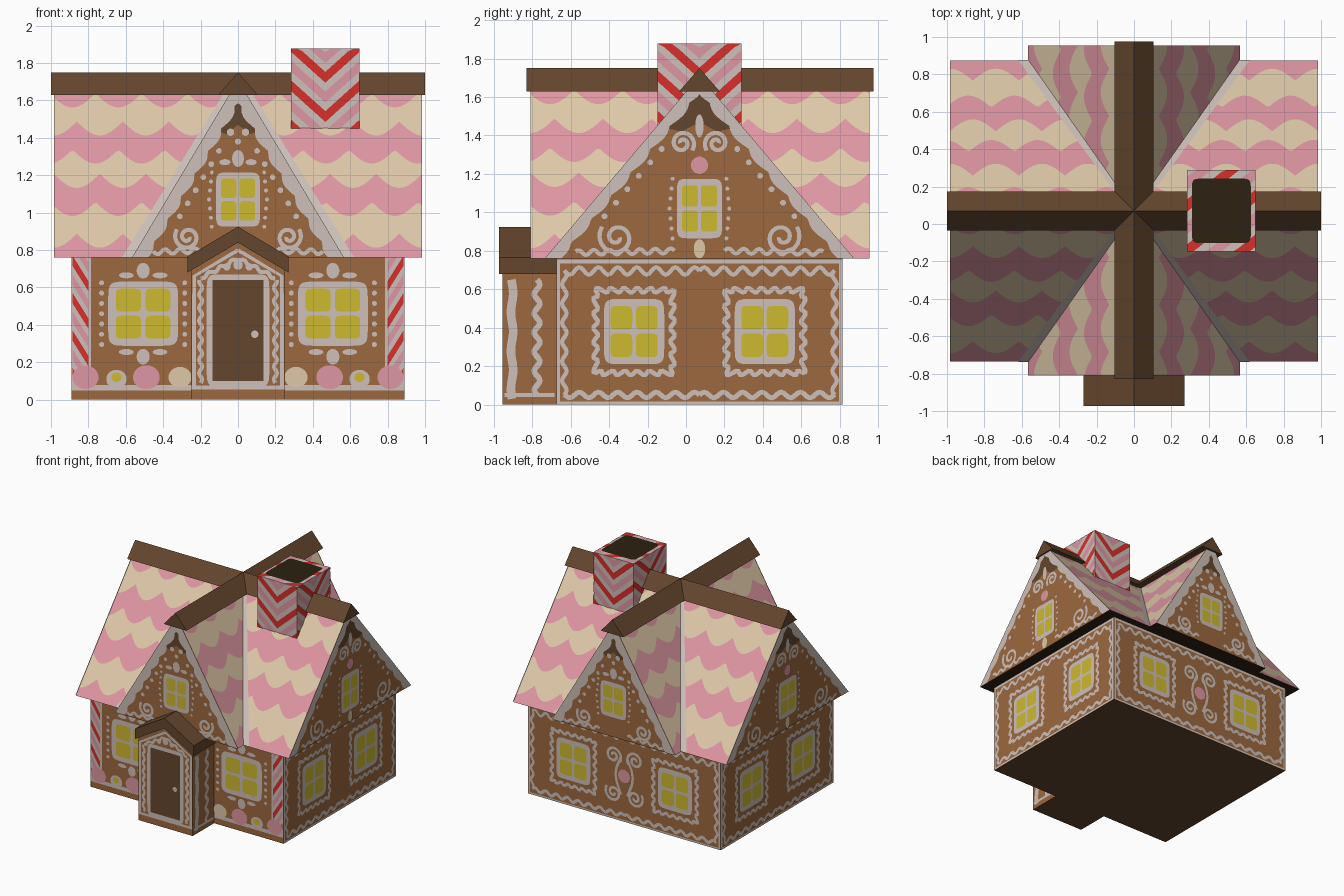
import bpy, bmesh
from math import sin, cos, pi, copysign
from mathutils import Vector

if "Cube" in bpy.data.objects:
    bpy.data.objects.remove(bpy.data.objects["Cube"])

COLOURS = {"gingerbread": (156, 104, 62), "icing": (206, 192, 186), "pink_icing": (222, 150, 163),
           "cream_icing": (222, 201, 168), "yellow_glass": (206, 186, 48), "chocolate": (100, 70, 46),
           "candy_red": (216, 46, 42), "dark_cocoa": (45, 33, 18)}
G, W, P, C, Y, B, R, D = COLOURS
MATS = {}
for key, rgb in COLOURS.items():
    MATS[key] = bpy.data.materials.new(key)
    MATS[key].diffuse_color = [((v / 255 + 0.055) / 1.055) ** 2.4 for v in rgb] + [1]

ZB, ZA, CY = 0.76, 1.71, 0.07     # eave height, roof apex, centre line of the house in y


def build(name, faces, solid=True):
    """Make an object from (material, points) faces."""
    me = bpy.data.meshes.new(name)
    used = sorted({m for m, _ in faces})
    for m in used:
        me.materials.append(MATS[m])
    bm = bmesh.new()
    for m, pts in faces:
        f = bm.faces.new([bm.verts.new(p) for p in pts])
        f.material_index = used.index(m)
    if solid:
        bmesh.ops.remove_doubles(bm, verts=bm.verts, dist=1e-5)
        bmesh.ops.recalc_face_normals(bm, faces=bm.faces)
    bm.to_mesh(me)
    bm.free()
    bpy.context.collection.objects.link(bpy.data.objects.new(name, me))


def prism(name, pts, axis, a, b, mat, under=None):
    """Extrude a profile (across, z) along the x or y axis."""
    at = (lambda t, p: (t, p[0], p[1])) if axis == "x" else (lambda t, p: (p[0], t, p[1]))
    faces = [(mat, [at(t, p) for p in pts]) for t in (a, b)]
    for p, q in zip(pts, pts[1:] + pts[:1]):
        flat_low = under and p[1] == q[1] == min(v[1] for v in pts)
        faces.append((under if flat_low else mat, [at(a, p), at(a, q), at(b, q), at(b, p)]))
    build(name, faces)


def roof(name, axis, a, b, c, hw, scallops):
    """Gable roof whose slopes are cut into scalloped pink and cream rows."""
    rows, n = [ZA, 1.60, 1.45, 1.30, 1.17, 1.02, 0.85, ZB], 112
    ts = [a + (b - a) * i / n for i in range(n + 1)]

    def pt(side, k, t):
        z = rows[k]
        if 0 < k < 7:
            z += 0.075 * (0.5 - abs(sin(pi * scallops * (t - a) / (b - a) + k // 2 * pi / 2 + k % 2 * 0.3)))
        s = c + side * hw * (ZA - z) / (ZA - ZB)
        return (t, s, z) if axis == "x" else (s, t, z)

    faces = []
    for side in (-1, 1):
        for k in range(7):
            for t, u in zip(ts, ts[1:]):
                faces.append((C if k % 2 else P, [pt(side, k, t), pt(side, k, u), pt(side, k + 1, u), pt(side, k + 1, t)]))
    for t in (a, b):
        faces.append((G, [pt(-1, k, t) for k in range(8)] + [pt(1, k, t) for k in range(7, 0, -1)]))
    faces.append((D, [pt(-1, 7, t) for t in ts] + [pt(1, 7, t) for t in reversed(ts)]))
    build(name, faces)


# ---- flat icing shapes: lists of (material, layer, outline) in wall coordinates ----
def disc(u, v, ru, rv=None, mat=W, layer=1, power=2, n=20):
    rv = rv or ru
    e = 2 / power
    f = lambda x: copysign(abs(x) ** e, x)
    return [(mat, layer, [(u + ru * f(cos(2 * pi * (i + .5) / n)), v + rv * f(sin(2 * pi * (i + .5) / n))) for i in range(n)])]


def rect(u0, u1, v0, v1, mat=W, layer=1):
    return [(mat, layer, [(u0, v0), (u1, v0), (u1, v1), (u0, v1)])]


def ribbon(pts, w=0.022, closed=False, mat=W, layer=1):
    n, L, Rr = len(pts), [], []
    for i in range(n):
        p = pts[i - 1] if closed or i else pts[0]
        q = pts[(i + 1) % n] if closed or i < n - 1 else pts[-1]
        d = (Vector(q) - Vector(p)).normalized() * w / 2
        L.append((pts[i][0] - d.y, pts[i][1] + d.x))
        Rr.append((pts[i][0] + d.y, pts[i][1] - d.x))
    return [(mat, layer, [L[i], L[(i + 1) % n], Rr[(i + 1) % n], Rr[i]]) for i in range(n if closed else n - 1)]


def wave(p, q, amp=0.013, period=0.08, w=0.022):
    p, q = Vector(p), Vector(q)
    d = q - p
    nrm = Vector((-d.y, d.x)).normalized() * amp
    n = max(4, int(d.length / period * 8))
    return ribbon([tuple(p + d * i / n + nrm * sin(2 * pi * d.length * i / n / period)) for i in range(n + 1)], w)


def spiral(u, v, r, start=0, turns=1.6, w=0.022):
    n = 30
    return ribbon([(u + r * (.15 + .85 * i / n) * cos(start + 2 * pi * turns * i / n),
                    v + r * (.15 + .85 * i / n) * sin(start + 2 * pi * turns * i / n)) for i in range(n + 1)], w)


def mirror(shapes):
    return shapes + [(m, l, [(-u, v) for u, v in pts]) for m, l, pts in shapes]


def window(u, v, hw, hh):
    out = disc(u, v, hw, hh, power=8, n=40)
    for i in (-1, 1):
        for j in (-1, 1):
            out += disc(u + i * hw * .42, v + j * hh * .42, hw * .36, hh * .36, Y, 2, 6, 24)
    return out


def ring(u, v, hw, hh, waves=24, amp=0.012):
    n, pts = waves * 6, []
    for i in range(n):                       # walk round the rectangle evenly
        s, k = (i / n * 4) % 1, int(i / n * 4)
        x, y = [(1, 2 * s - 1), (1 - 2 * s, 1), (-1, 1 - 2 * s), (2 * s - 1, -1)][k]
        g = amp * sin(2 * pi * waves * i / n)
        pts.append((u + x * (hw + g), v + y * (hh + g)))
    return ribbon(pts, 0.024, True)


def stripes(u0, u1, v0, v1, off, period=0.13, layer=2):
    """Slanted red and pink bands clipped to a rectangle."""
    out, n = [], 12
    for k in range(-8, 16):
        for i in range(n):
            a, b = u0 + (u1 - u0) * i / n, u0 + (u1 - u0) * (i + 1) / n
            clip = lambda v: min(max(v, v0), v1)
            lo = [clip(v0 + k * period + off(x)) for x in (a, b)]
            hi = [clip(v0 + (k + .55) * period + off(x)) for x in (a, b)]
            if hi[0] - lo[0] + hi[1] - lo[1] > 0.004:
                out.append((R if k % 2 else P, layer, [(a, lo[0]), (b, lo[1]), (b, hi[1]), (a, hi[0])]))
    return out


def panel(name, shapes, origin, u, v=(0, 0, 1)):
    """Lay flat shapes just above a wall."""
    o, u, v = Vector(origin), Vector(u), Vector(v)
    nrm, faces = u.cross(v).normalized(), []
    for mat, layer, pts in shapes:
        area = sum(p[0] * q[1] - q[0] * p[1] for p, q in zip(pts, pts[1:] + pts[:1]))
        pts = pts if area > 0 else pts[::-1]
        faces.append((mat, [o + u * p[0] + v * p[1] + nrm * (0.002 + 0.002 * layer) for p in pts]))
    build(name, faces, False)


def gable_icing(hw, wz, wh, swirl_u, swirl_r, pink):
    half, n = [], 60
    edge = lambda z: hw * (ZA - z) / (ZA - ZB)
    for i in range(n):                       # dripping border along the slope
        z = [ZB + (1.66 - ZB) * j / n for j in (i, i + 1)]
        inn = [max(0, edge(q) - 0.065 - 0.025 * abs(sin(q * 26))) for q in z]
        half.append((W, 1, [(edge(z[0]), z[0]), (edge(z[1]), z[1]), (inn[1], z[1]), (inn[0], z[0])]))
    half += [(B, 0, [(0, 1.66), (0, 1.47), (edge(1.44) * .4, 1.42), (edge(1.45), 1.45), (edge(1.66), 1.66)])]
    half += spiral(swirl_u, 0.87, swirl_r, pi) + wave((0.13, 0.80), (hw * .8, 0.79))
    for k in range(7):                       # dots beside the window
        half += disc(0.155 - abs(k - 3) * 0.005, wz - wh + k * wh / 3, 0.011, n=8)
    for k in range(6):
        z = 0.98 + k * 0.07
        half += disc(edge(z) - 0.125, z, 0.016, n=8)
    if pink:
        half += spiral(0.09, 1.36, 0.065, 0) + disc(0, 1.245, 0.045, mat=P, layer=2) + disc(0, 0.81, 0.03, 0.05, C, 2)
        half += disc(0, 1.45, 0.022, 0.06)
    else:
        half += disc(0, 1.29, 0.032, 0.045) + disc(0.07, 1.27, 0.03, 0.016) + disc(0, 1.38, 0.016) + disc(0.04, 1.43, 0.02)
    return mirror(half) + window(0, wz, 0.118, wh)


# ---- house body and roofs ----
prism("house_body", [(-0.89, 0), (0.89, 0), (0.89, ZB), (-0.89, ZB)], "y", -0.673, 0.813, G, B)
roof("main_roof", "x", -0.985, 0.985, CY, 0.805, 8)
roof("cross_roof", "y", -0.81, 0.955, 0, 0.567, 7)
for name, axis, a, b, c in (("long_ridge_cap", "x", -1, 1, CY), ("cross_ridge_cap", "y", -0.83, 0.975, 0)):
    prism(name, [(c - 0.105, 1.63), (c + 0.105, 1.63), (c, 1.75)], axis, a, b, B)
for s, name in ((1, "front"), (-1, "back")):
    panel(name + "_valley_icing", [(W, 1, [(-0.62, 0), (0.62, 0), (0.03, 1), (-0.03, 1)])],
          (0, CY - s * 0.805, ZB), (s, 0, 0), (0, s * 0.805, ZA - ZB))

# ---- porch ----
prism("porch_body", [(-0.25, 0), (0.25, 0), (0.25, 0.70), (0, 0.86), (-0.25, 0.70)], "y", -0.955, -0.6, G, B)
prism("porch_roof", [(-0.27, 0.68), (-0.27, 0.765), (0, 0.925), (0.27, 0.765), (0.27, 0.68), (0, 0.84)],
      "y", -0.972, -0.65, B)
door = ribbon([(0.235, 0.06), (0.235, 0.66), (0, 0.80)], 0.02) + wave((0.2, 0.09), (0.2, 0.64), 0.008, 0.07)
door += wave((0.2, 0.65), (0, 0.755), 0.008, 0.07) + disc(0.06, 0.71, 0.02) + disc(0, 0.72, 0.025)
door = mirror(door) + disc(0, 0.37, 0.168, 0.30, power=12, n=40) + rect(-0.135, 0.135, 0.10, 0.64, B, 2)
door += disc(0.09, 0.35, 0.02, layer=3) + rect(-0.25, 0.25, 0.055, 0.075)
panel("front_door_and_icing", door, (0, -0.955, 0), (1, 0, 0))
for s, name in ((1, "right"), (-1, "left")):
    panel("porch_" + name + "_icing", wave((-0.09 * s, 0.03), (-0.09 * s, 0.65), 0.006, 0.2, 0.045)
          + wave((0.04 * s, 0.05), (0.04 * s, 0.65), 0.015, 0.1, 0.03) + rect(-0.13, 0.13, 0.04, 0.06),
          (s * 0.25, -0.815, 0), (0, s, 0))

# ---- front wall: windows, candy columns and gumdrops ----
half = window(0.507, 0.46, 0.187, 0.172) + rect(0.25, 0.89, 0.05, 0.08)
half += rect(0.785, 0.89, 0.08, 0.76) + stripes(0.80, 0.885, 0.08, 0.76, lambda u: (u - 0.8) * 1.6, 0.1)
for s in (-1, 1):
    half += disc(0.507, 0.46 + s * 0.23, 0.035, 0.042)
    for k in (-1, 1):
        half += disc(0.507 + k * 0.09, 0.46 + s * 0.205, 0.04, 0.016)
    for k in range(-3, 4):
        half += disc(0.507 + s * 0.222, 0.46 + k * 0.055, 0.014, n=8)
for u, r, m in ((0.31, 0.062, C), (0.49, 0.072, P), (0.65, 0.028, Y), (0.815, 0.07, P)):
    half += disc(u, 0.12, r, r * 0.9, m, 3)
half += disc(0.65, 0.11, 0.055, 0.05, W, 2)
panel("front_wall_details", mirror(half), (0, -0.673, 0), (1, 0, 0))


# ---- side and back walls ----
def wall(half_width, win_u):
    e = half_width
    half = window(win_u, 0.38, 0.157, 0.17) + ring(win_u, 0.38, 0.2, 0.215)
    half += wave((0, 0.695), (e - 0.04, 0.695), 0.02, 0.1) + wave((0, 0.05), (e - 0.04, 0.05), 0.015, 0.1, 0.026)
    half += rect(0, e, 0.735, 0.755) + rect(0, e, 0, 0.015) + rect(e - 0.018, e, 0, 0.755)
    return half + wave((e - 0.04, 0.05), (e - 0.04, 0.69), 0.012, 0.1)


for s, name in ((1, "right"), (-1, "left")):
    panel(name + "_wall_details", mirror(wall(0.743, 0.34)), (s * 0.89, CY, 0), (0, s, 0))
    panel(name + "_gable_details", gable_icing(0.805, 1.02, 0.155, 0.43, 0.095, True), (s * 0.985, CY, 0), (0, s, 0))
back = wall(0.89, 0.47) + spiral(0.10, 0.53, 0.075, 0) + spiral(0.10, 0.22, 0.075, pi) + disc(0, 0.38, 0.055, mat=P, layer=2)
back += ribbon([(0.03, 0.53), (0.07, 0.44), (0.08, 0.38), (0.07, 0.32), (0.03, 0.22)])
panel("back_wall_details", mirror(back), (0, 0.813, 0), (-1, 0, 0))
panel("front_gable_details", gable_icing(0.567, 1.07, 0.145, 0.27, 0.07, False), (0, -0.81, 0), (1, 0, 0))
panel("back_gable_details", gable_icing(0.567, 1.07, 0.145, 0.27, 0.07, False), (0, 0.955, 0), (-1, 0, 0))

# ---- candy-striped chimney ----
CX, HX, HY = 0.467, 0.183, 0.218
prism("chimney", [(CX - HX, 1.38), (CX + HX, 1.38), (CX + HX, 1.878), (CX - HX, 1.878)], "y", CY - HY, CY + HY, W)
for name, o, u, h in (("front", (CX, CY - HY, 0), (1, 0, 0), HX), ("back", (CX, CY + HY, 0), (-1, 0, 0), HX),
                      ("right", (CX + HX, CY, 0), (0, 1, 0), HY), ("left", (CX - HX, CY, 0), (0, -1, 0), HY)):
    panel("chimney_" + name + "_stripes", stripes(-h, h, 1.38, 1.878, lambda x: abs(x) * 0.9, 0.105, 0), o, u)
panel("chimney_top", stripes(-HX, HX, -HY, HY, lambda x: x * 0.8, 0.12, 0)
      + disc(0, 0, HX - 0.025, HY - 0.045, D, 1, 12, 40), (CX, CY, 1.878), (1, 0, 0), (0, 1, 0))

for m in bpy.data.materials:
    if m.users and not m.is_grease_pencil:
        m.use_nodes = True
        m.node_tree.nodes["Principled BSDF"].inputs["Base Color"].default_value = m.diffuse_color
